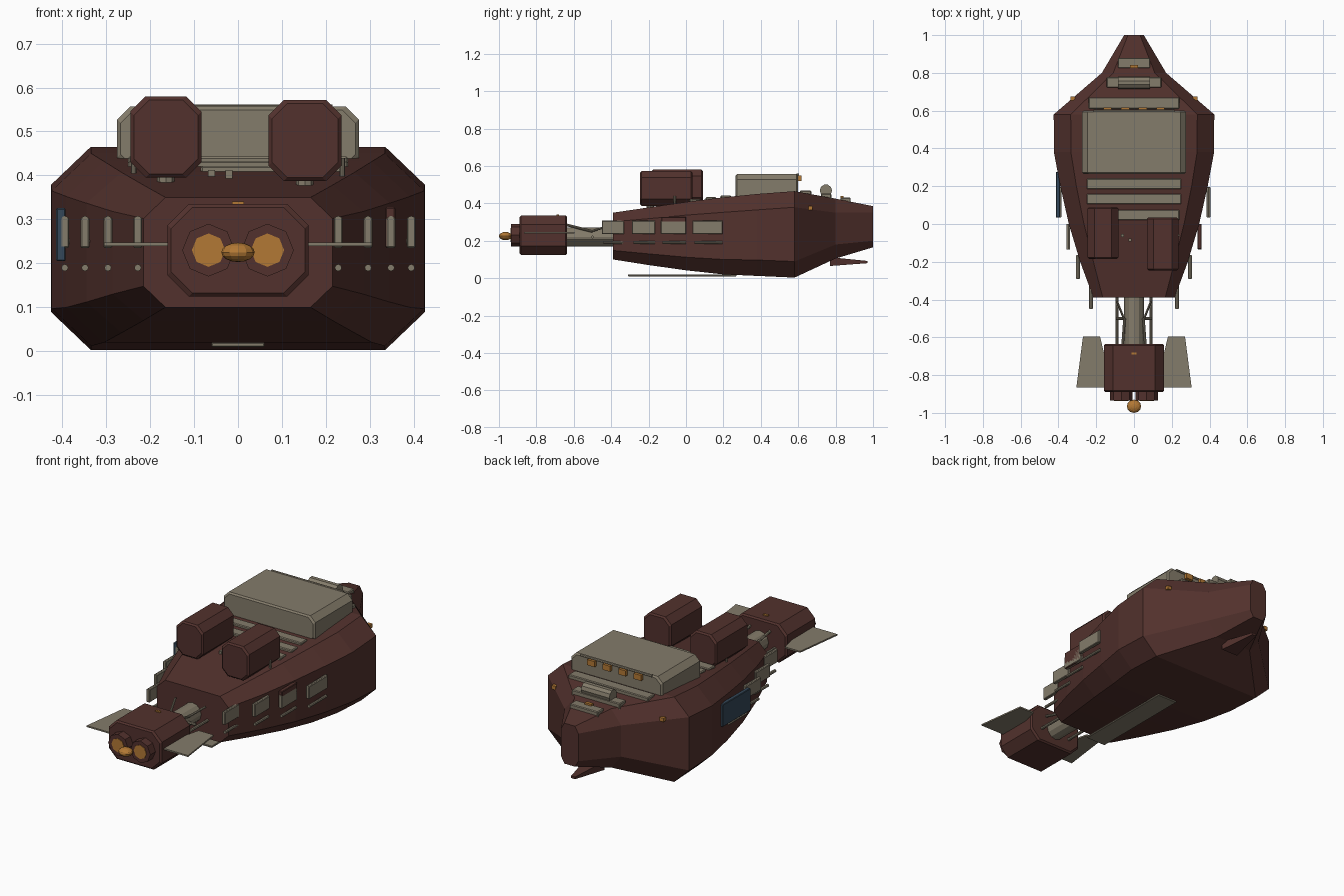
import bpy, bmesh, math
from mathutils import Vector

if "Cube" in bpy.data.objects:
    bpy.data.objects.remove(bpy.data.objects["Cube"])


def material(name, rgb):
    m = bpy.data.materials.new(name)
    m.diffuse_color = (*rgb, 1)
    m.use_nodes = True
    m.node_tree.nodes["Principled BSDF"].inputs["Base Color"].default_value = m.diffuse_color
    return m


RUST = material("rust_plating", (0.085, 0.031, 0.026))
GREY = material("worn_grey", (0.23, 0.20, 0.145))
AMBER = material("amber_light", (0.45, 0.19, 0.035))
BLUE = material("blue_plate", (0.035, 0.065, 0.10))


def finish(name, bm, mat):
    bmesh.ops.recalc_face_normals(bm, faces=bm.faces[:])
    me = bpy.data.meshes.new(name)
    bm.to_mesh(me)
    bm.free()
    me.materials.append(mat)
    ob = bpy.data.objects.new(name, me)
    bpy.context.collection.objects.link(ob)
    return ob


def loft(name, rings, mat):
    bm = bmesh.new()
    loops = [[bm.verts.new(p) for p in r] for r in rings]
    for a, b in zip(loops, loops[1:]):
        for i in range(len(a)):
            j = (i + 1) % len(a)
            bm.faces.new((a[i], a[j], b[j], b[i]))
    bm.faces.new(loops[0])
    bm.faces.new(loops[-1])
    return finish(name, bm, mat)


def octagon(y, w, z0, z1, cx, cz, x=0):
    """Chamfered section: half width w, heights z0..z1, chamfer cx by cz."""
    return [(x + a, y, z) for a, z in (
        (w - cx, z0), (w, z0 + cz), (w, z1 - cz), (w - cx, z1),
        (cx - w, z1), (-w, z1 - cz), (-w, z0 + cz), (cx - w, z0))]


def pod(name, x, w, y0, y1, z0, z1, c, mat):
    b = 0.008
    secs = [(y0, b), (y0 + b, 0), (y1 - b, 0), (y1, b)]
    return loft(name, [octagon(y, w - i, z0 + i, z1 - i, c, c, x) for y, i in secs], mat)


def box(name, x, y, z, mat, bevel=0):
    """Box from (min, max) pairs."""
    bm = bmesh.new()
    bmesh.ops.create_cube(bm, size=1)
    for v in bm.verts:
        v.co = [(r[0] + r[1]) / 2 + c * (r[1] - r[0]) for r, c in zip((x, y, z), v.co)]
    if bevel:
        bmesh.ops.bevel(bm, geom=bm.edges[:], offset=bevel, segments=1, affect='EDGES')
    return finish(name, bm, mat)


def rod(name, a, b, r, mat, n=8, r2=None):
    a, b = Vector(a), Vector(b)
    bm = bmesh.new()
    bmesh.ops.create_cone(bm, cap_ends=True, segments=n, radius1=r,
                          radius2=r if r2 is None else r2, depth=(b - a).length)
    ob = finish(name, bm, mat)
    ob.rotation_mode = 'QUATERNION'
    ob.rotation_quaternion = Vector((0, 0, 1)).rotation_difference(b - a)
    ob.location = (a + b) / 2
    return ob


# Main hull: y, half width, bottom, top, chamfer x, chamfer z
loft("hull", [octagon(*s) for s in (
    (-0.39, 0.215, 0.10, 0.35, 0.05, 0.048),
    (-0.2, 0.285, 0.07, 0.378, 0.07, 0.06),
    (0.0, 0.345, 0.042, 0.407, 0.08, 0.07),
    (0.2, 0.39, 0.02, 0.432, 0.085, 0.08),
    (0.38, 0.424, 0.012, 0.45, 0.09, 0.085),
    (0.58, 0.425, 0.003, 0.465, 0.09, 0.086),
    (0.8, 0.17, 0.105, 0.425, 0.06, 0.075),
    (1.0, 0.052, 0.165, 0.385, 0.02, 0.035))], RUST)

# Rear engine block with nozzles
pod("engine_block", 0, 0.16, -0.89, -0.635, 0.125, 0.335, 0.048, RUST)
for s in (-1, 1):
    x = s * 0.067
    rod("nozzle", (x, -0.885, 0.23), (x, -0.935, 0.23), 0.06, RUST, 8)
    rod("nozzle_glow", (x, -0.93, 0.23), (x, -0.938, 0.23), 0.038, AMBER, 8)
bm = bmesh.new()
bmesh.ops.create_uvsphere(bm, u_segments=12, v_segments=8, radius=1)
ob = finish("tail_beacon", bm, AMBER)
ob.scale = (0.038, 0.035, 0.022)
ob.location = (0, -0.965, 0.225)

# Engine boom, truss and stabiliser fins
rod("boom", (0, -0.66, 0.22), (0, -0.37, 0.22), 0.052, GREY, 12)
rod("boom_crossbar", (-0.095, -0.5, 0.22), (0.095, -0.5, 0.22), 0.008, GREY)
for s in (-1, 1):
    rod("boom_rail", (s * 0.09, -0.65, 0.2), (s * 0.09, -0.38, 0.2), 0.008, GREY)
    rod("boom_brace", (s * 0.05, -0.51, 0.25), (s * 0.09, -0.41, 0.28), 0.006, GREY)
    rod("boom_pipe", (s * 0.06, -0.64, 0.285), (s * 0.05, -0.5, 0.25), 0.007, GREY)
    fin = [(0.18, -0.595), (0.27, -0.595), (0.305, -0.865), (0.15, -0.865), (0.155, -0.7)]
    loft("stabiliser_fin", [[(s * a, b, z) for a, b in fin] for z in (0.239, 0.247)], GREY)

# Top tanks on short posts
pod("left_tank", -0.164, 0.081, -0.185, 0.09, 0.395, 0.58, 0.035, RUST)
pod("right_tank", 0.152, 0.083, -0.245, 0.035, 0.387, 0.572, 0.035, RUST)
for x, y, s in ((-0.164, -0.05, -1), (0.152, -0.1, 1)):
    for d in (-0.09, 0.09):
        rod("tank_post", (x, y + d, 0.35), (x, y + d, 0.42), 0.02, GREY)
    rod("tank_side_post", (s * 0.237, y + 0.04, 0.36), (s * 0.237, y + 0.04, 0.44), 0.006, GREY)

# Deck cabin with chamfered roof edges
pod("cabin", 0, 0.275, 0.265, 0.6, 0.41, 0.557, 0.03, GREY)
rod("cabin_rail", (-0.215, 0.597, 0.553), (0.215, 0.597, 0.553), 0.008, GREY)
for x in (-0.14, -0.047, 0.047, 0.14):
    box("cabin_lamp", (x - 0.022, x + 0.022), (0.59, 0.618), (0.52, 0.55), AMBER)

# Deck slabs: x0, x1, y0, y1, top
for x0, x1, y0, y1, z in ((-0.25, 0.25, 0.185, 0.24, 0.443), (-0.25, 0.25, 0.105, 0.16, 0.433),
                          (-0.085, 0.24, 0.02, 0.075, 0.422), (-0.24, 0.24, 0.61, 0.67, 0.468),
                          (-0.145, 0.145, 0.722, 0.777, 0.452), (-0.085, 0.085, 0.825, 0.88, 0.43)):
    box("deck_slab", (x0, x1), (y0, y1), (z - 0.04, z), GREY, 0.004)
rod("bow_drum", (-0.085, 0.748, 0.468), (0.085, 0.748, 0.468), 0.033, GREY, 10)
box("bow_lamp", (-0.02, 0.02), (0.825, 0.842), (0.42, 0.44), AMBER)
box("engine_lamp", (-0.014, 0.014), (-0.692, -0.68), (0.33, 0.341), AMBER)
for x, y in ((-0.06, -0.06), (-0.02, -0.085)):
    box("deck_fitting", (x - 0.008, x + 0.008), (y - 0.008, y + 0.008), (0.38, 0.412), GREY)

# Side panels with hinge rods, running lights
PANELS = ((0.228, -0.45, -0.33), (0.296, -0.29, -0.165), (0.348, -0.135, 0.0), (0.394, 0.035, 0.195))
for s in (-1, 1):
    for x, y0, y1 in PANELS:
        xs = sorted((s * (x - 0.01), s * (x + 0.01)))
        box("side_panel", xs, (y0, y1), (0.235, 0.305), GREY, 0.003)
        rod("panel_hinge", (s * x, y0, 0.3), (s * x, y1, 0.3), 0.008, GREY)
        rod("side_rod", (s * x, y0 + 0.01, 0.19), (s * x, y1, 0.19), 0.008, GREY)
        rod("panel_mount", (s * (x - 0.09), y1 - 0.02, 0.25), (s * x, y1 - 0.02, 0.25), 0.007, GREY)
    x = s * 0.325
    box("running_light", (x - 0.012, x + 0.012), (0.655, 0.675), (0.365, 0.385), AMBER)
box("blue_side_plate", (-0.414, -0.392), (0.035, 0.275), (0.205, 0.326), BLUE, 0.003)
box("rust_side_plate", (0.335, 0.358), (-0.132, 0.0), (0.235, 0.328), RUST, 0.003)

# Belly skid and bow spur
box("belly_skid", (-0.06, 0.06), (-0.31, 0.27), (0.01, 0.02), GREY, 0.002)
loft("bow_spur", [[(-w, y, z0), (w, y, z0), (w, y, z1), (-w, y, z1)] for y, w, z0, z1 in
                  ((0.77, 0.05, 0.065, 0.112), (0.97, 0.012, 0.08, 0.092))], RUST)
